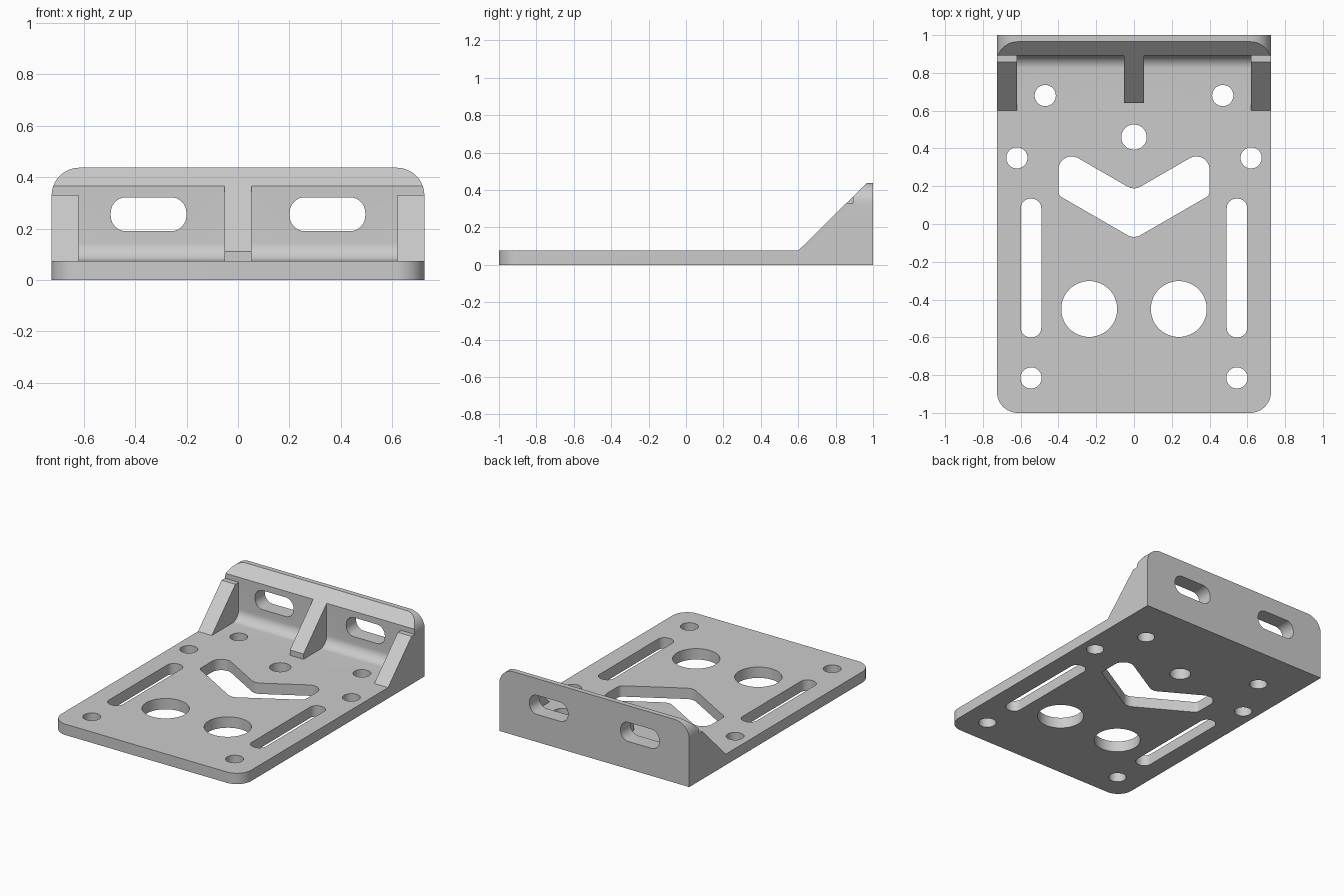
import bpy, bmesh, math
from mathutils import Vector

cube = bpy.data.objects.get("Cube")
if cube:
    bpy.data.objects.remove(cube, do_unlink=True)

grey = bpy.data.materials.new("plain grey")
grey.use_nodes = True
grey.diffuse_color = (0.6, 0.6, 0.6, 1)
grey.node_tree.nodes["Principled BSDF"].inputs["Base Color"].default_value = (0.6, 0.6, 0.6, 1)


def rounded(corners, steps=12):
    """Turn (u, v, radius) corners into an outline with arcs."""
    out = []
    for i, (u, v, r) in enumerate(corners):
        p = Vector((u, v))
        if not r:
            out.append(p)
            continue
        a = (Vector(corners[i - 1][:2]) - p).normalized()
        b = (Vector(corners[(i + 1) % len(corners)][:2]) - p).normalized()
        half = a.angle(b) / 2
        centre = p + (a + b).normalized() * r / math.sin(half)
        start = p + a * r / math.tan(half) - centre
        end = p + b * r / math.tan(half) - centre
        turn = math.atan2(start.x * end.y - start.y * end.x, start.dot(end))
        for k in range(steps + 1):
            t = turn * k / steps
            c, s = math.cos(t), math.sin(t)
            out.append(centre + Vector((start.x * c - start.y * s, start.x * s + start.y * c)))
    return [p for i, p in enumerate(out) if (p - out[i - 1]).length > 1e-4]


def slot(u, v, w, h, r):
    """Rounded rectangle; a circle when w = h = r (half sizes)."""
    return rounded([(u - w, v - h, r), (u + w, v - h, r), (u + w, v + h, r), (u - w, v + h, r)])


def prism(name, outline, axis, lo, hi):
    place = {"x": lambda p, t: (t, p[0], p[1]),
             "y": lambda p, t: (p[0], t, p[1]),
             "z": lambda p, t: (p[0], p[1], t)}[axis]
    bm = bmesh.new()
    low = [bm.verts.new(place(p, lo)) for p in outline]
    high = [bm.verts.new(place(p, hi)) for p in outline]
    bm.faces.new(low)
    bm.faces.new(high)
    for i in range(len(low)):
        bm.faces.new((low[i - 1], low[i], high[i], high[i - 1]))
    bmesh.ops.recalc_face_normals(bm, faces=bm.faces)
    mesh = bpy.data.meshes.new(name)
    bm.to_mesh(mesh)
    bm.free()
    mesh.materials.append(grey)
    obj = bpy.data.objects.new(name, mesh)
    bpy.context.collection.objects.link(obj)
    return obj


def combine(target, tool, operation):
    mod = target.modifiers.new(operation, "BOOLEAN")
    mod.operation, mod.solver, mod.object = operation, "EXACT", tool
    bpy.context.view_layer.objects.active = target
    bpy.ops.object.modifier_apply(modifier=mod.name)
    bpy.data.objects.remove(tool, do_unlink=True)


# Plate and chamfered wall in one side profile, with a fillet between them
bracket = prism("bracket", rounded([
    (-1.1, 0, 0), (1, 0, 0), (1, 0.437, 0), (0.965, 0.437, 0),
    (0.893, 0.365, 0), (0.893, 0.075, 0.07), (-1.1, 0.075, 0)]), "x", -0.8, 0.8)

# Side gussets and centre rib
gusset = [(0.6, 0.03), (0.6, 0.075), (0.857, 0.33), (0.95, 0.33), (0.95, 0.03)]
for name, lo, hi in (("right_gusset", -0.78, -0.62), ("left_gusset", 0.62, 0.78)):
    combine(bracket, prism(name, gusset, "x", lo, hi), "UNION")
rib = [(0.64, 0.03), (0.64, 0.112), (0.893, 0.365), (0.95, 0.365), (0.95, 0.03)]
combine(bracket, prism("centre_rib", rib, "x", -0.052, 0.052), "UNION")

# Trim to the rounded plan and the rounded wall front
W = 0.725
plan = rounded([(-W, -1, 0.11), (W, -1, 0.11), (W, 1.2, 0), (-W, 1.2, 0)])
combine(bracket, prism("plan_trim", plan, "z", -0.2, 0.7), "INTERSECT")
front = rounded([(-W, -0.2, 0), (W, -0.2, 0), (W, 0.437, 0.108), (-W, 0.437, 0.108)])
combine(bracket, prism("front_trim", front, "y", -1.3, 1.3), "INTERSECT")

# Holes and slots through the plate
holes = [slot(0, 0.46, 0.067, 0.067, 0.067)]
for s in (-1, 1):
    for x, y, r in ((0.47, 0.68, 0.056), (0.62, 0.35, 0.056),
                    (0.237, -0.45, 0.148), (0.545, -0.815, 0.056)):
        holes.append(slot(s * x, y, r, r, r))
    holes.append(slot(s * 0.545, -0.233, 0.054, 0.367, 0.05))

# V-shaped window
R = 0.07
holes.append(rounded([(-0.4, 0.409, R), (-0.4, 0.152, R / 2), (0, -0.079, R),
                      (0.4, 0.152, R / 2), (0.4, 0.409, R), (0, 0.178, R)]))
for outline in holes:
    combine(bracket, prism("plate_cutter", outline, "z", -0.1, 0.2), "DIFFERENCE")

# Mounting slots through the wall
for s in (-1, 1):
    combine(bracket, prism("wall_cutter", slot(s * 0.348, 0.256, 0.147, 0.066, 0.06),
                           "y", 0.8, 1.2), "DIFFERENCE")

bpy.ops.object.select_all(action="DESELECT")
bracket.select_set(True)
bpy.context.view_layer.objects.active = bracket
bpy.ops.object.shade_smooth_by_angle(angle=math.radians(25))
